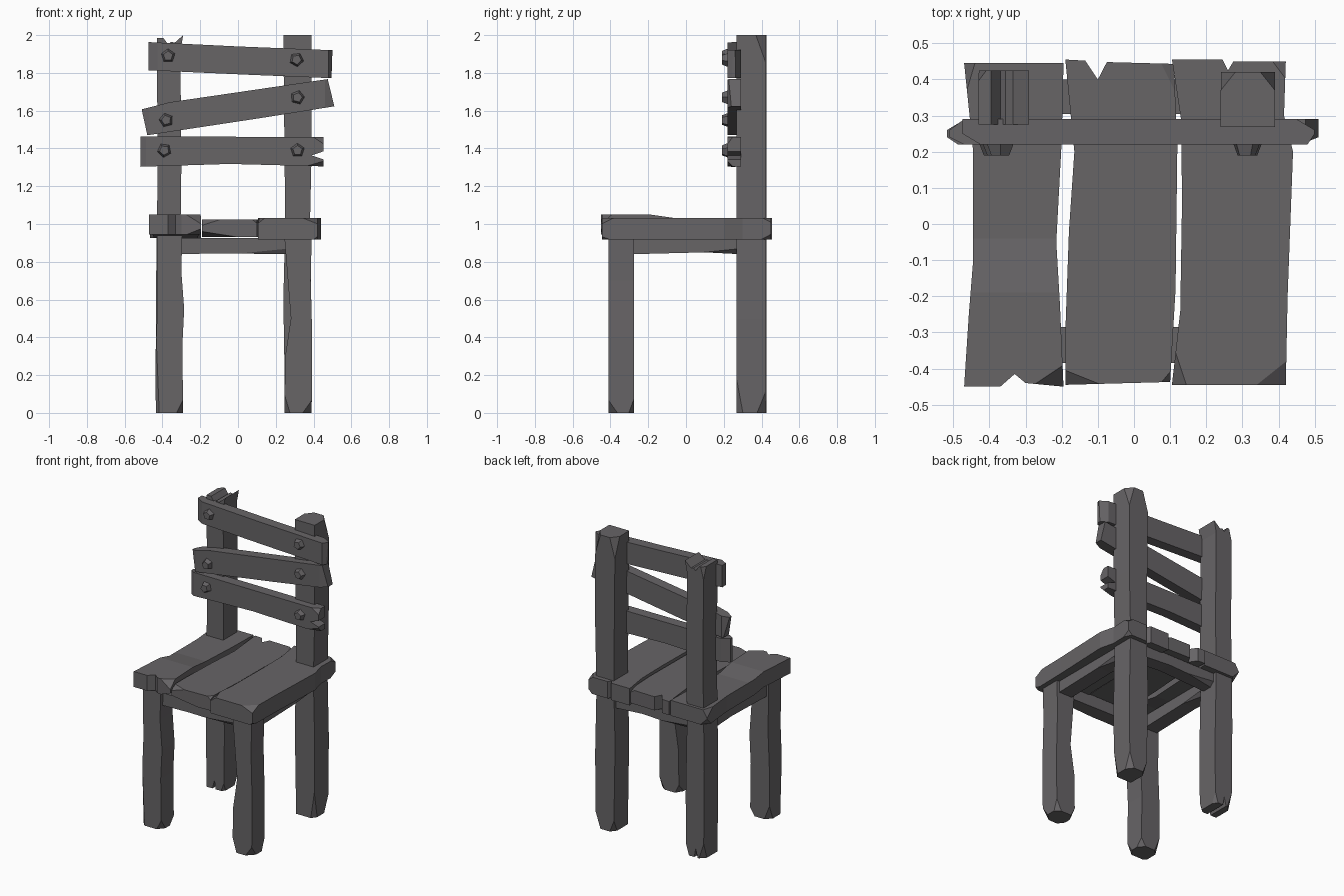
import bpy, bmesh, math
from mathutils import Vector

wood = bpy.data.materials.new("dark grey wood")
wood.diffuse_color = (0.135, 0.128, 0.134, 1)


def finish(name, bm):
    bmesh.ops.recalc_face_normals(bm, faces=bm.faces)
    mesh = bpy.data.meshes.new(name)
    bm.to_mesh(mesh)
    bm.free()
    mesh.materials.append(wood)
    ob = bpy.data.objects.new(name, mesh)
    bpy.context.collection.objects.link(ob)
    return ob


def slice_at(bm, co, no, clear):
    geom = bm.verts[:] + bm.edges[:] + bm.faces[:]
    r = bmesh.ops.bisect_plane(bm, geom=geom, plane_co=co, plane_no=no, clear_outer=clear)
    if clear:
        cut = [g for g in r["geom_cut"] if isinstance(g, bmesh.types.BMEdge)]
        if cut:
            bmesh.ops.holes_fill(bm, edges=cut, sides=0)


def timber(name, outline, lo, hi, axis, chips=(), step=None):
    """Outline extruded along an axis, with corners chipped off.
    chip = (corner signs, cut length along x, y, z); 99 means a full edge."""
    place = {"x": lambda u, v, t: (t, u, v),
             "y": lambda u, v, t: (u, t, v),
             "z": lambda u, v, t: (u, v, t)}[axis]
    bm = bmesh.new()
    rings = [[bm.verts.new(place(u, v, t)) for u, v in outline] for t in (lo, hi)]
    n = len(outline)
    for r in rings:
        bm.faces.new(r)
    for i in range(n):
        j = (i + 1) % n
        bm.faces.new((rings[0][i], rings[0][j], rings[1][j], rings[1][i]))
    bmesh.ops.recalc_face_normals(bm, faces=bm.faces)
    box = [(min(v.co[k] for v in bm.verts), max(v.co[k] for v in bm.verts)) for k in range(3)]
    for sign, size in chips:
        corner = Vector([box[k][1] if sign[k] > 0 else box[k][0] for k in range(3)])
        no = Vector([sign[k] / size[k] for k in range(3)]).normalized()
        corner.x -= sign[0] * size[0]
        slice_at(bm, corner, no, True)
    if step:  # raise the front end of a warped board
        y0, y1, dz = step
        for y in (y0, y1):
            slice_at(bm, (0, y, 0), (0, 1, 0), False)
        for v in bm.verts:
            if v.co.y < y0 + 0.001:
                v.co.z += dz
    return finish(name, bm)


def box2(u0, u1, v0, v1):
    return [(u0, v0), (u1, v0), (u1, v1), (u0, v1)]


# seat boards, outlined from above
timber("seat_board_left",
       [(-.47, -.45), (-.37, -.45), (-.33, -.415), (-.30, -.44), (-.195, -.45), (-.205, -.22),
        (-.215, -.05), (-.2, .23), (-.195, .445), (-.47, .445), (-.455, .3), (-.445, .2),
        (-.445, -.1), (-.457, -.25)], .925, 1.03, "z",
       [((1, -1, 1), (.09, .06, .05)), ((-1, 1, 1), (.03, .1, .05)),
        ((-1, 1, -1), (.05, .06, .05)), ((1, -1, -1), (.08, .1, .03))], (-.19, -.04, .02))
timber("seat_board_middle",
       [(-.19, -.445), (.1, -.437), (.115, -.18), (.12, .22), (.11, .443), (-.075, .448),
        (-.10, .40), (-.135, .452), (-.19, .455), (-.175, .3), (-.165, .2), (-.18, -.02),
        (-.19, -.3)], .93, 1.023, "z",
       [((-1, -1, 1), (.1, .04, .03)), ((1, -1, 1), (.05, .06, .04)),
        ((1, 1, 1), (.05, .1, .03)), ((-1, -1, -1), (.2, .15, .03))])
timber("seat_board_right",
       [(.105, -.445), (.42, -.445), (.425, -.2), (.44, .2), (.415, .3), (.42, .45),
        (.275, .45), (.26, .425), (.245, .455), (.105, .455), (.13, .29), (.133, .07),
        (.128, -.24)], .918, 1.033, "z",
       [((1, -1, 1), (.1, .08, .04)), ((-1, -1, 1), (.04, .12, .03)),
        ((1, 1, 1), (.06, .08, .04)), ((1, 1, -1), (.05, .1, .05)),
        ((1, -1, -1), (.04, .08, .03))])

# front legs
timber("front_leg_left",
       [(-.435, 0), (-.29, 0), (-.295, .35), (-.285, .55), (-.30, .75), (-.295, .94),
        (-.43, .94), (-.425, .6), (-.437, .3)], -.41, -.275, "y",
       [((1, -1, -1), (.04, .05, .08)), ((-1, 1, -1), (.04, .04, .1)),
        ((1, 1, -1), (.04, .05, .06)), ((-1, -1, -1), (.02, .02, .5))])
timber("front_leg_right",
       [(.245, 0), (.39, 0), (.393, .4), (.385, .7), (.39, .94), (.245, .94), (.26, .75),
        (.28, .5), (.25, .3)], -.41, -.275, "y",
       [((1, -1, -1), (.05, .05, .07)), ((-1, -1, -1), (.03, .04, .1)),
        ((1, 1, -1), (.04, .03, .08)), ((-1, 1, -1), (.03, .05, .06))])

# back posts, running from the floor to the top
timber("back_post_left",
       [(-.43, 0), (-.385, 0), (-.37, .06), (-.36, 0), (-.30, 0), (-.295, .4), (-.305, .9),
        (-.30, 1.3), (-.305, 1.92), (-.29, 2.0), (-.335, 1.96), (-.355, 1.965), (-.37, 1.95),
        (-.395, 1.985), (-.43, 1.985), (-.425, 1.3), (-.435, .6)], .275, .425, "y",
       [((-1, 1, 1), (.03, .04, .12)), ((-1, 1, -1), (.04, .04, .12)),
        ((1, 1, -1), (.03, .05, .1)), ((1, -1, -1), (.03, .03, .08))])
timber("back_post_right",
       [(.25, 0), (.385, 0), (.39, .5), (.38, .95), (.39, 1.4), (.39, 2.0), (.24, 2.0),
        (.245, 1.5), (.25, 1.0), (.24, .6)], .268, .42, "y",
       [((99, 1, 1), (99, .06, .03)), ((1, 1, 1), (.04, .05, .14)),
        ((-1, 1, 1), (.04, .05, .14)), ((1, 1, -1), (.04, .05, .12)),
        ((-1, 1, -1), (.04, .05, .1)), ((1, -1, -1), (.03, .04, .2))][1:])

# rails under the seat
timber("front_rail", [(-.31, .84), (-.1, .845), (.27, .84), (.27, .925), (-.31, .925)],
       -.385, -.285, "y", [((1, -1, -1), (.3, .02, .03))])
timber("back_rail", [(-.31, .84), (.05, .855), (.27, .84), (.27, .925), (-.31, .925)],
       .305, .40, "y", [((-1, 1, -1), (.3, .03, .03))])
for name, x0, x1 in (("side_rail_left", -.415, -.315), ("side_rail_right", .27, .37)):
    timber(name, [(-.29, .84), (.1, .85), (.29, .84), (.29, .925), (-.29, .925)],
           x0, x1, "x", [((1, 1, -1), (.03, .3, .03))])

# backrest slats, outlined from the front
timber("top_slat", [(-.475, 1.963), (0, 1.94), (.5, 1.92), (.495, 1.772), (.06, 1.79),
                    (-.475, 1.814)], .22, .29, "y",
       [((-1, -1, 1), (.05, .03, 99)), ((1, -1, 1), (.02, .03, 99)),
        ((1, 1, -1), (.05, .03, 99)), ((-1, -1, -1), (.1, .04, .04))])
timber("middle_slat", [(-.51, 1.607), (-.36, 1.645), (.475, 1.767), (.51, 1.623),
                       (.115, 1.56), (-.48, 1.47)], .22, .29, "y",
       [((-1, -1, 1), (.04, .02, 99)), ((1, -1, 1), (.05, .02, 99)),
        ((-1, 1, 1), (.04, .03, 99))])
timber("bottom_slat", [(-.517, 1.464), (.453, 1.46), (.453, 1.385), (.39, 1.363),
                       (.453, 1.342), (.453, 1.305), (-.045, 1.318), (-.517, 1.303)],
       .22, .29, "y",
       [((-1, -1, 1), (.03, .02, 99)), ((-1, 1, 1), (.05, .03, 99)),
        ((1, -1, 1), (.06, .03, .04)), ((1, -1, -1), (.1, .03, .03))])

# five-sided bolt heads
bolts = [(-.37, 1.89), (.31, 1.87), (-.38, 1.55), (.315, 1.67), (-.39, 1.39), (.315, 1.39)]
for i, (x, z) in enumerate(bolts):
    bm = bmesh.new()
    bmesh.ops.create_cone(bm, cap_ends=True, segments=5, radius1=.044, radius2=.026, depth=.045)
    ob = finish("bolt_%d" % (i + 1), bm)
    ob.location = (x, .2125, z)
    ob.rotation_euler = (math.radians(90), i * 0.5, 0)
